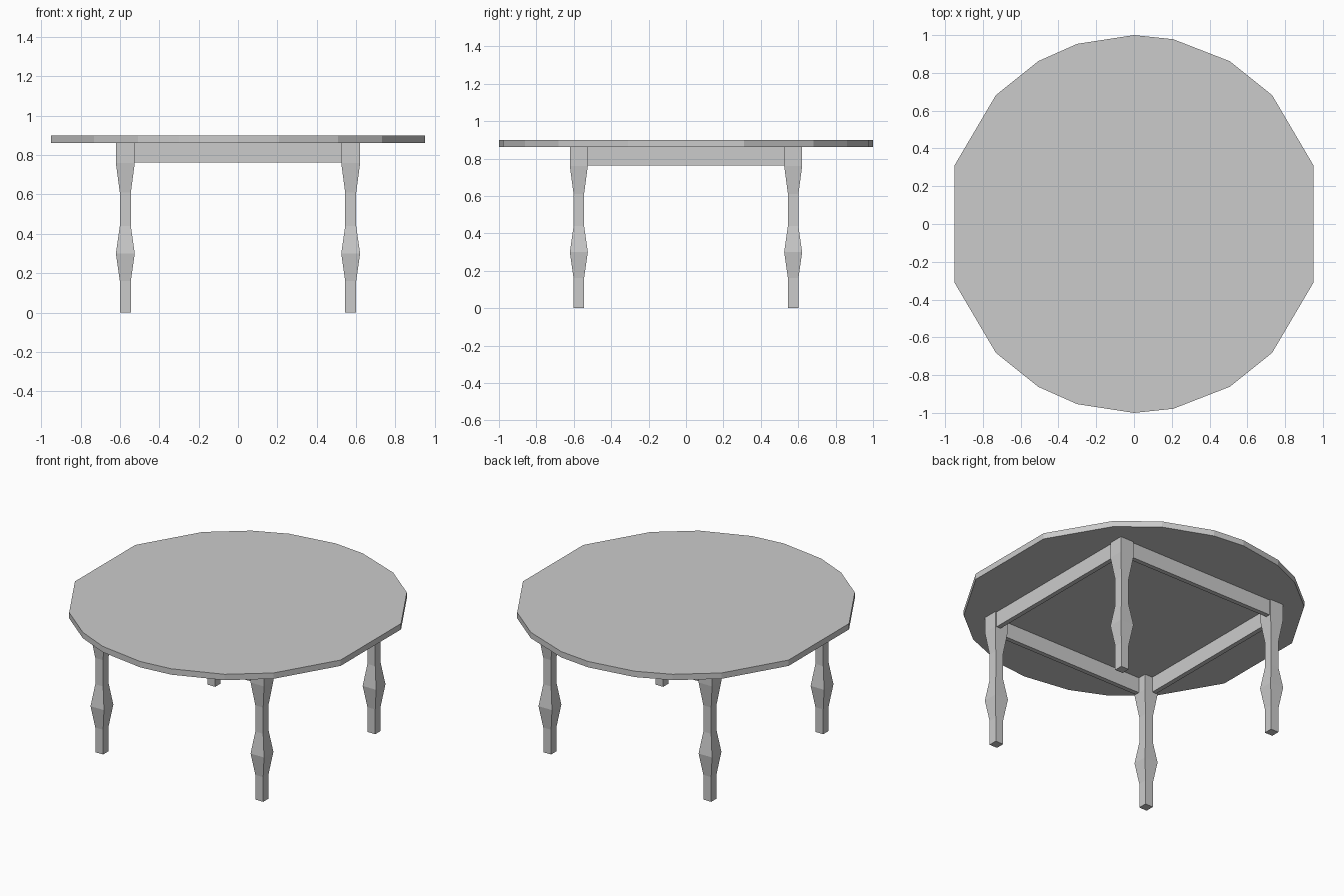
import bpy
import bmesh
from math import cos, sin, radians

cube = bpy.data.objects.get("Cube")
if cube:
    bpy.data.objects.remove(cube, do_unlink=True)

grey = bpy.data.materials.new("plain grey")
grey.use_nodes = True
colour = (0.6, 0.6, 0.6, 1)
grey.diffuse_color = colour
grey.node_tree.nodes["Principled BSDF"].inputs["Base Color"].default_value = colour


def loft(name, rings):
    """Skin a stack of horizontal rings and cap both ends."""
    bm = bmesh.new()
    loops = [[bm.verts.new(p) for p in ring] for ring in rings]
    n = len(loops[0])
    for low, high in zip(loops, loops[1:]):
        for i in range(n):
            j = (i + 1) % n
            bm.faces.new((low[i], low[j], high[j], high[i]))
    bm.faces.new(loops[0][::-1])
    bm.faces.new(loops[-1])
    bmesh.ops.recalc_face_normals(bm, faces=bm.faces)
    mesh = bpy.data.meshes.new(name)
    bm.to_mesh(mesh)
    bm.free()
    mesh.materials.append(grey)
    obj = bpy.data.objects.new(name, mesh)
    bpy.context.collection.objects.link(obj)
    return obj


def rectangle(x, y, half_x, half_y, z):
    return [(x + sx * half_x, y + sy * half_y, z)
            for sx, sy in ((-1, -1), (1, -1), (1, 1), (-1, 1))]


TOP = 0.9
UNDERSIDE = 0.862
APRON_BOTTOM = 0.762
LEG = 0.573

# Round top with unevenly spaced corners, mirrored front to back
back = [18, 43, 59.5, 78, 90, 107.5, 120.5, 137, 162]
angles = back + [-a for a in reversed(back)]
loft("table_top", [[(cos(radians(a)), sin(radians(a)), z) for a in angles]
                   for z in (UNDERSIDE, TOP)])

# Square turned legs: half width at each height
leg_profile = [(0, 0.028), (0.16, 0.028), (0.3, 0.048), (0.44, 0.028),
               (0.61, 0.028), (0.76, 0.048), (UNDERSIDE, 0.048)]
for side, sx in (("left", 1), ("right", -1)):
    for end, sy in (("front", -1), ("back", 1)):
        loft(f"{end}_{side}_leg",
             [rectangle(sx * LEG, sy * LEG, w, w, z) for z, w in leg_profile])

# Apron rails between the legs, set slightly in from the outer leg faces
RAIL = 0.596
HALF_LENGTH = 0.535
for name, x, y in (("front", 0, -RAIL), ("back", 0, RAIL),
                   ("left", RAIL, 0), ("right", -RAIL, 0)):
    hx, hy = (0.015, HALF_LENGTH) if x else (HALF_LENGTH, 0.015)
    loft(f"{name}_apron", [rectangle(x, y, hx, hy, z)
                           for z in (APRON_BOTTOM, UNDERSIDE)])
